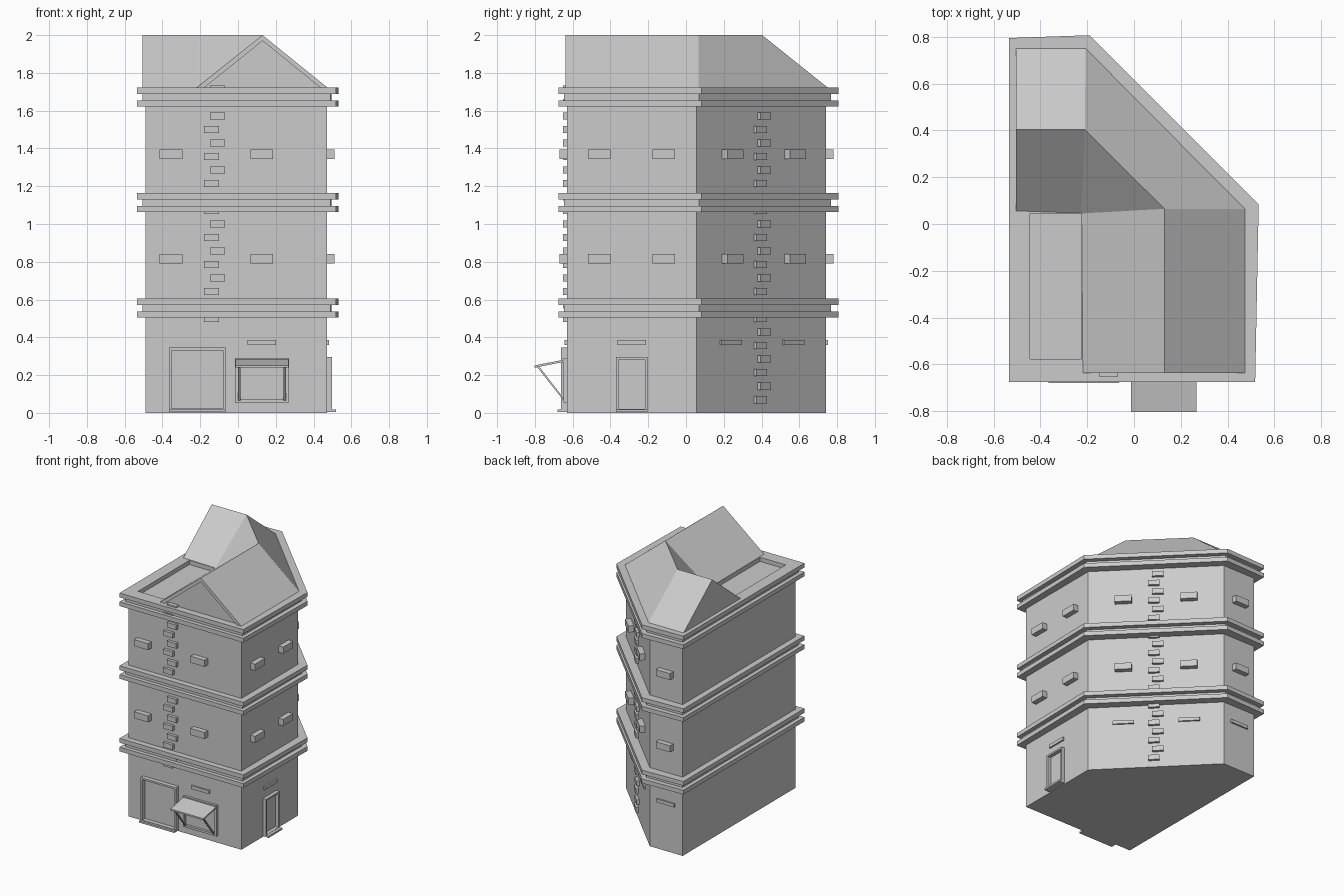
import bpy, bmesh, math
from mathutils import Vector

if "Cube" in bpy.data.objects:
    bpy.data.objects.remove(bpy.data.objects["Cube"])

FOOT = [(-.49, -.63), (.47, -.63), (.47, .055), (-.21, .74), (-.49, .74)]
MID = [(-.505, -.645), (.49, -.645), (.495, .068), (-.203, .768), (-.505, .762)]
OUTER = [(-.535, -.675), (.518, -.675), (.533, .083), (-.19, .807), (-.535, .795)]
FRONT, RIGHT, DIAG, BACK = range(4)
DIAG_LEN = (Vector(FOOT[3]) - Vector(FOOT[2])).length


def mesh_object(name, verts, faces):
    me = bpy.data.meshes.new(name)
    me.from_pydata(verts, [], faces)
    bm = bmesh.new()
    bm.from_mesh(me)
    bmesh.ops.recalc_face_normals(bm, faces=bm.faces)
    bm.to_mesh(me)
    bm.free()
    ob = bpy.data.objects.new(name, me)
    bpy.context.collection.objects.link(ob)
    return ob


def prism(name, outline, z0, z1):
    n = len(outline)
    verts = [(x, y, z) for z in (z0, z1) for x, y in outline]
    faces = [tuple(range(n))[::-1], tuple(range(n, 2 * n))]
    faces += [(i, (i + 1) % n, n + (i + 1) % n, n + i) for i in range(n)]
    return mesh_object(name, verts, faces)


def wall_box(name, wall, u, z, width, height, depth, embed=.01):
    """Box standing out of a wall; u runs along the wall from its first corner."""
    a, b = Vector(FOOT[wall]), Vector(FOOT[(wall + 1) % 5])
    t = (b - a).normalized()
    n = Vector((t.y, -t.x))
    p, q = a + t * (u - width / 2), a + t * (u + width / 2)
    return prism(name, [p - n * embed, p + n * depth, q + n * depth, q - n * embed],
                 z - height / 2, z + height / 2)


def wall_frame(name, wall, u, z0, z1, width, bar, depth):
    h = z1 - z0
    for s in (-1, 1):
        wall_box(name + "_jamb", wall, u + s * (width - bar) / 2, z0 + h / 2, bar, h, depth)
    wall_box(name + "_head", wall, u, z1 - bar / 2, width - 2 * bar, bar, depth)
    wall_box(name + "_foot", wall, u, z0 + bar / 2, width - 2 * bar, bar, depth)


# Main block and the three banded cornices
prism("building_body", FOOT, 0, 1.69)
for z in (.505, 1.063, 1.622):
    prism("cornice_lower", OUTER, z, z + .033)
    prism("cornice_middle", MID, z + .033, z + .067)
    top = prism("cornice_upper", OUTER, z + .067, z + .1)

# Sunken terrace in the top slab
cut = prism("terrace_cutter", [(-.445, -.577), (-.225, -.577), (-.225, .045), (-.445, .045)], 1.66, 1.8)
cut.hide_render = True
cut.hide_viewport = True
mod = top.modifiers.new("terrace", 'BOOLEAN')
mod.operation = 'DIFFERENCE'
mod.object = cut
mod.solver = 'EXACT'

# Roof: front gable, diagonal wing and rear wing, with a recessed front gable wall
E, R = 1.721, 2.0
verts = [(-.22, -.637, E), (.13, -.637, R), (.475, -.637, E), (.475, .065, E), (.13, .065, R),
         (-.225, .045, E), (-.21, .403, R), (-.207, .752, E), (-.505, .752, E),
         (-.505, .403, R), (-.505, .055, E)]
for y in (-.637, -.622):
    verts += [(-.18, y, E), (.13, y, 1.97), (.437, y, E)]
mesh_object("roof", verts, [
    (2, 3, 4, 1), (0, 1, 4, 5), (3, 7, 6, 4), (7, 8, 9, 6), (8, 10, 9), (10, 5, 6, 9), (5, 4, 6),
    (0, 11, 12, 1), (1, 12, 13, 2), (11, 14, 15, 12), (12, 15, 16, 13), (14, 16, 15)])

# Window ledges on the upper floors and slim ones on the ground floor
LEDGES = [(FRONT, .135), (FRONT, .615), (RIGHT, .17), (RIGHT, .512),
          (DIAG, DIAG_LEN * .26), (DIAG, DIAG_LEN * .745), (BACK, .14)]
for z in (.815, 1.37):
    for wall, u in LEDGES:
        wall_box("window_ledge", wall, u, z, .12, .05, .04)
for wall, u in [(FRONT, .615), (RIGHT, .343)] + LEDGES[4:]:
    wall_box("ground_ledge", wall, u, .373, .152, .026, .012)

# Staggered stone columns on the front and the diagonal wall
for i in range(24):
    z = .07 + i * .0715
    side = 1 if i % 2 else -1
    if i >= 6:
        wall_box("front_stone", FRONT, .365 - side * -.016 if i % 2 else .349, z, .08, .038, .022)
    if i < 23:
        wall_box("diagonal_stone", DIAG, DIAG_LEN * .5 + side * .014, z, .08, .038, .02)

# Large front door and side door, each with a doorstep
wall_frame("front_door", FRONT, .275, .008, .345, .30, .014, .033)
wall_box("front_doorstep", FRONT, .275, .012, .30, .014, .05)
wall_frame("side_door", RIGHT, .343, .008, .295, .165, .013, .028)
wall_box("side_doorstep", RIGHT, .343, .012, .165, .014, .05)

# Shop window: frame, counter and propped awning
wall_frame("shop_window", FRONT, .617, .055, .29, .285, .016, .018)
wall_box("shop_window_rail", FRONT, .617, .25, .253, .02, .018)


def side_strip(name, profile, x0, x1):
    n = len(profile)
    verts = [(x, y, z) for x in (x0, x1) for y, z in profile]
    faces = [tuple(range(n)), tuple(range(n, 2 * n))]
    faces += [(i, (i + 1) % n, n + (i + 1) % n, n + i) for i in range(n)]
    mesh_object(name, verts, faces)


side_strip("awning", [(-.64, .271), (-.64, .283), (-.803, .251), (-.803, .239)], -.012, .267)
for x in (0, .242):
    side_strip("awning_strut", [(-.79, .245), (-.777, .245), (-.64, .068), (-.64, .055)], x, x + .013)
